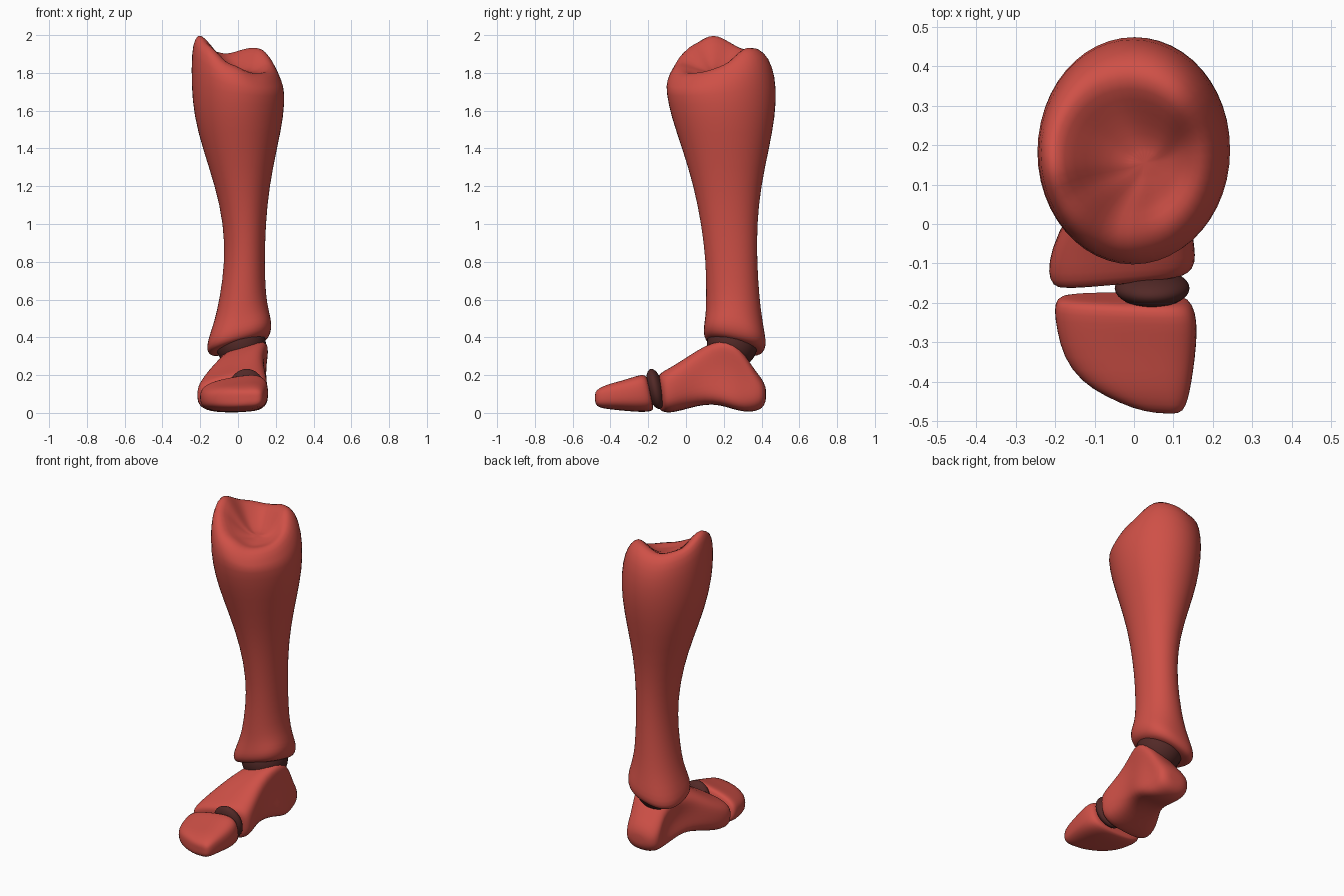
import bpy, bmesh, math
from mathutils import Vector

N = 24


def material(name, rgb):
    m = bpy.data.materials.new(name)
    m.diffuse_color = (*rgb, 1)
    return m


RED = material("red", (0.62, 0.08, 0.062))
DARK = material("dark_red", (0.085, 0.022, 0.02))


def unit(i, n):
    """Point on a unit superellipse."""
    a = 2 * math.pi * i / N
    c, s = math.cos(a), math.sin(a)
    return (math.copysign(abs(c) ** (2 / n), c), math.copysign(abs(s) ** (2 / n), s))


def loft(name, rings, mat):
    """Skin rings of points, close both ends with fans, then smooth."""
    bm = bmesh.new()
    vs = [[bm.verts.new(p) for p in r] for r in rings]
    for a, b in zip(vs, vs[1:]):
        for i in range(N):
            j = (i + 1) % N
            bm.faces.new((a[i], a[j], b[j], b[i]))
    for r in (vs[0], vs[-1]):
        mid = bm.verts.new(sum((v.co for v in r), Vector()) / N)
        for i in range(N):
            bm.faces.new((r[i], r[(i + 1) % N], mid))
    bmesh.ops.recalc_face_normals(bm, faces=bm.faces)
    me = bpy.data.meshes.new(name)
    bm.to_mesh(me)
    bm.free()
    me.materials.append(mat)
    me.polygons.foreach_set("use_smooth", [True] * len(me.polygons))
    ob = bpy.data.objects.new(name, me)
    bpy.context.collection.objects.link(ob)
    sub = ob.modifiers.new("smooth", "SUBSURF")
    sub.levels = sub.render_levels = 1


def ball(name, loc, size, turn=0.0):
    bpy.ops.mesh.primitive_uv_sphere_add(segments=32, ring_count=16, location=loc,
                                         rotation=(turn, 0, 0))
    ob = bpy.context.object
    ob.name = name
    ob.scale = size
    ob.data.materials.append(DARK)
    bpy.ops.object.shade_smooth()


# Shin: wavy top rim given as angle and height
RIM = [(0, 1.835), (52, 1.945), (72, 1.935), (105, 1.905), (138, 1.93), (190, 2.012),
       (222, 1.95), (262, 1.85), (300, 1.80), (335, 1.805), (360, 1.835)]


def rim(i):
    d = 360 * i / N
    for (a, za), (b, zb) in zip(RIM, RIM[1:]):
        if a <= d <= b:
            t = (1 - math.cos(math.pi * (d - a) / (b - a))) / 2
            return za + (zb - za) * t


def shin_ring(z, x0, x1, y0, y1, tilt=0.0, top=0.0, dz=0.0, n=2.1):
    pts = []
    for i in range(N):
        u, v = unit(i, n)
        x = (x0 + x1) / 2 + u * (x1 - x0) / 2
        y = (y0 + y1) / 2 + v * (y1 - y0) / 2
        h = z + tilt * (0.28 * x - 0.22 * (y - 0.25))
        pts.append(Vector((x, y, h * (1 - top) + (rim(i) + dz) * top)))
    return pts


shin = [
    shin_ring(0.350, -0.08, 0.09, 0.17, 0.33, 1, n=2.5),
    shin_ring(0.350, -0.135, 0.14, 0.12, 0.385, 1, n=2.5),
    shin_ring(0.362, -0.158, 0.166, 0.099, 0.41, 1, n=2.5),
    shin_ring(0.395, -0.168, 0.178, 0.09, 0.426, 1, n=2.5),
    shin_ring(0.44, -0.155, 0.178, 0.096, 0.42, 0.9, n=2.4),
    shin_ring(0.51, -0.125, 0.165, 0.104, 0.405, 0.6),
    shin_ring(0.61, -0.098, 0.147, 0.106, 0.39, 0.3),
    shin_ring(0.80, -0.070, 0.142, 0.105, 0.377),
    shin_ring(1.00, -0.077, 0.147, 0.08, 0.377),
    shin_ring(1.20, -0.122, 0.167, 0.04, 0.398),
    shin_ring(1.40, -0.189, 0.208, -0.022, 0.442),
    shin_ring(1.57, -0.235, 0.245, -0.082, 0.475, n=2),
    shin_ring(1.70, -0.250, 0.25, -0.109, 0.482, top=0.2, dz=-0.12, n=2),
    shin_ring(1.80, -0.247, 0.235, -0.105, 0.462, top=1, dz=-0.085, n=2),
    shin_ring(1.85, -0.232, 0.205, -0.075, 0.422, top=1, dz=-0.02, n=2),
    shin_ring(1.85, -0.202, 0.17, -0.025, 0.37, top=1, dz=0.003, n=2),
    shin_ring(1.81, -0.155, 0.135, 0.025, 0.32, top=0.82, dz=-0.015, n=2),
    shin_ring(1.80, -0.095, 0.11, 0.07, 0.26, top=0.4, dz=-0.01, n=2),
    shin_ring(1.80, -0.03, 0.085, 0.11, 0.20, top=0.1, n=2),
]
loft("shin", shin, RED)


# Foot and toe: upright sections along y, top tilted up toward +x
def foot_ring(y, x0, x1, z0, z1, tilt=0.25, lean=0.0, skew=0.0, n=3.0, pinch=0.0):
    pts = []
    for i in range(N):
        u, v = unit(i, n)
        h = (v + 1) / 2
        x = (x0 + x1) / 2 + u * (x1 - x0) / 2
        z = z0 + (z1 - z0) * h + tilt * u * (x1 - x0) / 2 * h
        x -= pinch * u * math.sin(math.pi * h)
        pts.append(Vector((x, y - lean * (z - 0.1) + skew * x, z)))
    return pts


foot = [
    foot_ring(-0.142, -0.12, 0.06, 0.06, 0.14, 0.15, 0.12, 0.11),
    foot_ring(-0.142, -0.185, 0.12, 0.025, 0.175, 0.15, 0.12, 0.11),
    foot_ring(-0.134, -0.208, 0.142, 0.008, 0.195, 0.15, 0.12, 0.11),
    foot_ring(-0.11, -0.22, 0.157, 0.000, 0.214, 0.15, 0.1, 0.07),
    foot_ring(-0.06, -0.212, 0.156, 0.004, 0.24, 0.17, 0.05, 0.02),
    foot_ring(0.02, -0.178, 0.146, 0.025, 0.295, 0.22, pinch=0.005),
    foot_ring(0.10, -0.145, 0.162, 0.045, 0.342, 0.29, pinch=0.03),
    foot_ring(0.18, -0.125, 0.19, 0.042, 0.364, 0.33, pinch=0.048, n=3.4),
    foot_ring(0.25, -0.112, 0.203, 0.018, 0.352, 0.33, pinch=0.055, n=3.2),
    foot_ring(0.31, -0.102, 0.188, 0.004, 0.302, 0.3, pinch=0.045, n=2.8),
    foot_ring(0.362, -0.092, 0.158, 0.006, 0.225, 0.18, n=2.5, pinch=0.012),
    foot_ring(0.405, -0.068, 0.138, 0.022, 0.178, 0.1, n=2.3),
    foot_ring(0.423, -0.02, 0.10, 0.06, 0.135, 0.05, n=2.2),
]
loft("foot", foot, RED)

toe = [
    foot_ring(-0.187, -0.12, 0.07, 0.06, 0.13, 0.15, 0.2),
    foot_ring(-0.187, -0.175, 0.12, 0.025, 0.17, 0.18, 0.2),
    foot_ring(-0.194, -0.198, 0.142, 0.012, 0.188, 0.18, 0.2),
    foot_ring(-0.22, -0.204, 0.157, 0.004, 0.192, 0.18, 0.15),
    foot_ring(-0.27, -0.197, 0.162, 0.005, 0.181, 0.17, 0.06),
    foot_ring(-0.34, -0.18, 0.156, 0.012, 0.162, 0.15),
    foot_ring(-0.40, -0.135, 0.147, 0.018, 0.15, 0.13),
    foot_ring(-0.44, -0.075, 0.138, 0.024, 0.137, 0.1, skew=-0.04),
    foot_ring(-0.470, 0.0, 0.125, 0.035, 0.12, 0.08, skew=-0.06),
    foot_ring(-0.476, 0.05, 0.10, 0.06, 0.10, 0.0, skew=-0.06),
]
loft("toe", toe, RED)

# Dark joints
ball("ankle_joint", (0.015, 0.245, 0.365), (0.133, 0.135, 0.133))
ball("toe_joint", (0.046, -0.163, 0.127), (0.095, 0.044, 0.108), 0.22)
